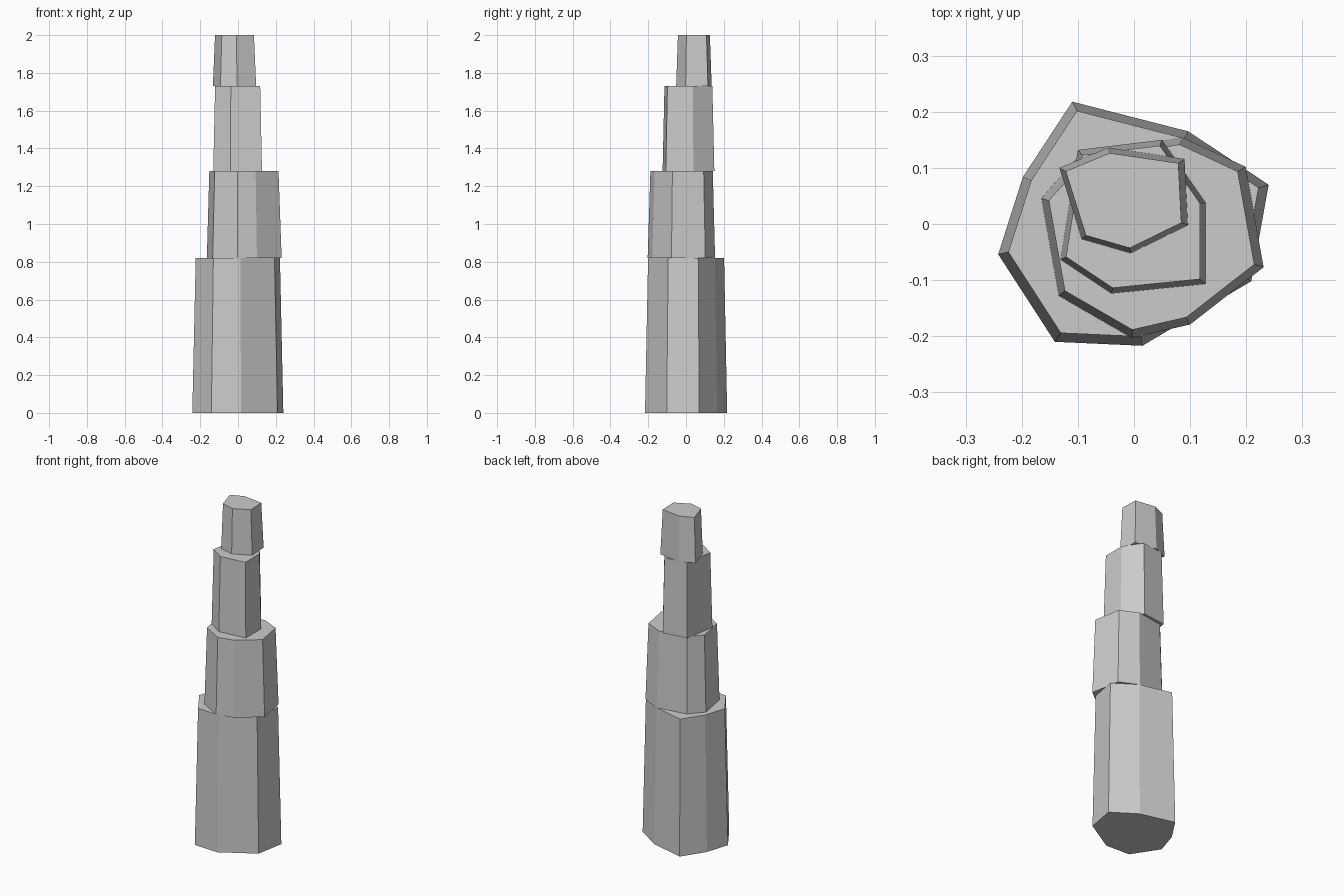
import bpy, bmesh

# name, bottom z, top z, taper, taper centre, bottom outline (counter-clockwise)
TIERS = [
    ("base_tier", 0.0, 0.82, 0.925, (0, 0),
     [(0.24, 0.07), (0.097, 0.165), (-0.11, 0.218), (-0.198, 0.084),
      (-0.242, -0.054), (-0.141, -0.21), (0.015, -0.217), (0.209, -0.102)]),
    ("lower_tier", 0.82, 1.28, 0.925, (0.01, -0.01),
     [(0.199, 0.102), (0.087, 0.154), (-0.095, 0.125), (-0.165, 0.046),
      (-0.134, -0.128), (-0.004, -0.203), (0.1, -0.179), (0.231, -0.077)]),
    ("upper_tier", 1.28, 1.73, 0.925, (0, 0.01),
     [(0.127, 0.039), (0.05, 0.15), (-0.1, 0.132),
      (-0.131, -0.064), (-0.041, -0.124), (0.127, -0.107)]),
    ("top_tier", 1.73, 2.0, 0.9, (-0.02, 0.04),
     [(0.09, 0.116), (-0.046, 0.136), (-0.133, 0.1),
      (-0.093, -0.027), (-0.006, -0.052), (0.096, -0.002)]),
]


def tapered_prism(name, z0, z1, taper, centre, outline):
    bm = bmesh.new()
    cx, cy = centre
    low = [bm.verts.new((x, y, z0)) for x, y in outline]
    high = [bm.verts.new((cx + (x - cx) * taper, cy + (y - cy) * taper, z1))
            for x, y in outline]
    bm.faces.new(low[::-1])
    bm.faces.new(high)
    n = len(outline)
    for i in range(n):
        j = (i + 1) % n
        bm.faces.new((low[i], low[j], high[j], high[i]))
    mesh = bpy.data.meshes.new(name)
    bm.to_mesh(mesh)
    bm.free()
    obj = bpy.data.objects.new(name, mesh)
    bpy.context.collection.objects.link(obj)


# Stacked irregular columns
for tier in TIERS:
    tapered_prism(*tier)
